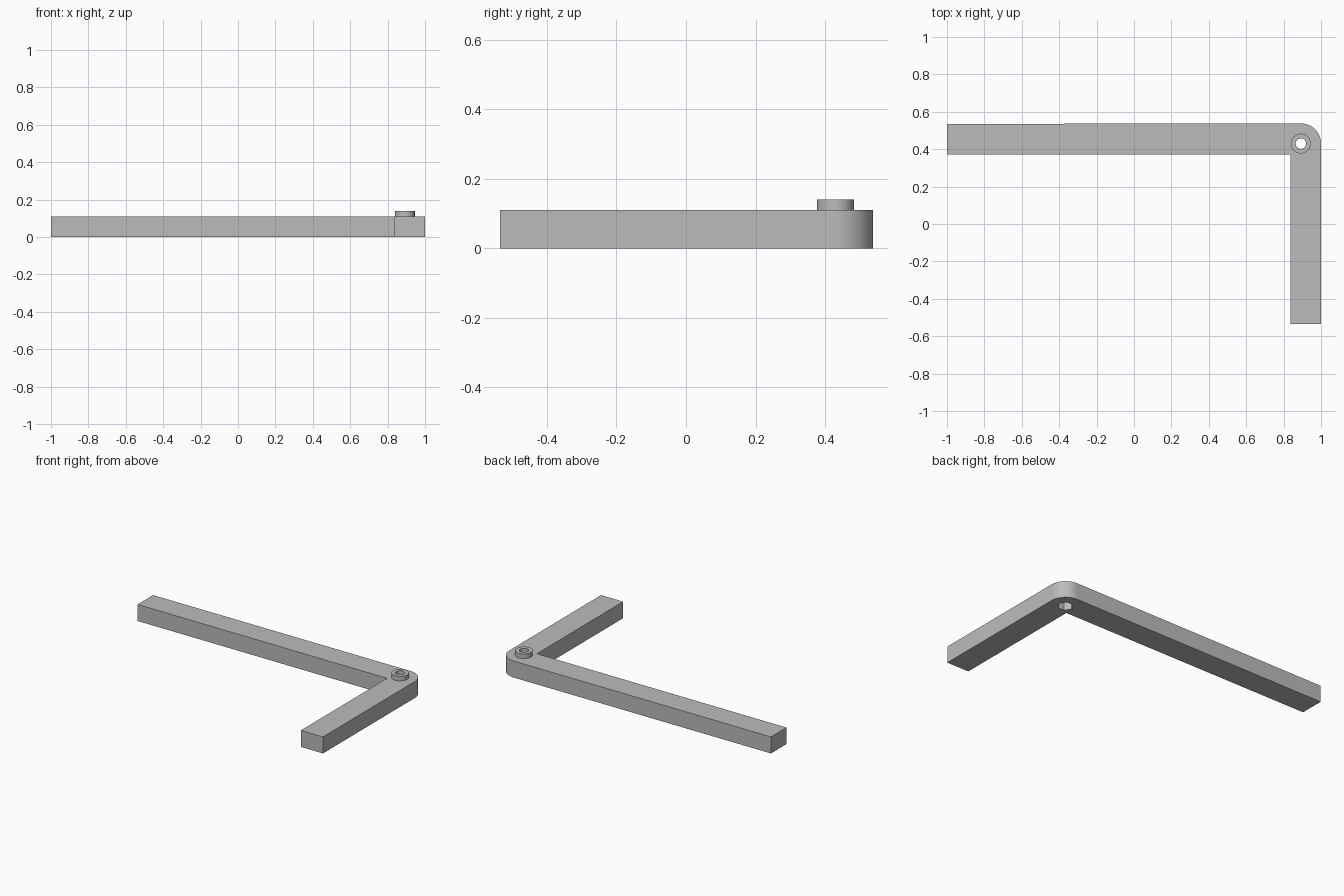
import bpy, bmesh
from math import sin, cos, pi, radians

cube = bpy.data.objects.get("Cube")
if cube:
    bpy.data.objects.remove(cube, do_unlink=True)

# One plain grey for the whole bracket
grey = bpy.data.materials.new("plain_grey")
grey.use_nodes = True
grey.diffuse_color = (0.5, 0.5, 0.5, 1)
grey.node_tree.nodes["Principled BSDF"].inputs["Base Color"].default_value = (0.5, 0.5, 0.5, 1)

X, Y = 1.0, 0.535            # half extents of the bracket
WIDTH, HEIGHT = 0.163, 0.11  # arm cross-section
PIVOT = (0.892, 0.43)        # axis of the corner, boss and hole
STUD_TOP = 0.14


def prism(name, outline, z0, z1):
    """Extrude a counter-clockwise outline from z0 to z1."""
    bm = bmesh.new()
    base = bm.faces.new([bm.verts.new((x, y, z0)) for x, y in outline])
    top = bmesh.ops.extrude_face_region(bm, geom=[base])["geom"]
    verts = [v for v in top if isinstance(v, bmesh.types.BMVert)]
    bmesh.ops.translate(bm, verts=verts, vec=(0, 0, z1 - z0))
    bmesh.ops.recalc_face_normals(bm, faces=bm.faces)
    mesh = bpy.data.meshes.new(name)
    bm.to_mesh(mesh)
    bm.free()
    mesh.materials.append(grey)
    obj = bpy.data.objects.new(name, mesh)
    bpy.context.collection.objects.link(obj)
    return obj


def arc(radius, start, end, steps):
    """Points around the pivot, angles in degrees."""
    angles = [radians(start + (end - start) * i / steps) for i in range(steps + 1)]
    return [(PIVOT[0] + radius * cos(a), PIVOT[1] + radius * sin(a)) for a in angles]


def ring(radius, sides):
    return arc(radius, 0, 360, sides)[:-1]


# L-shaped arms with a rounded outer corner
outline = [(-X, Y), (-X, Y - WIDTH), (X - WIDTH, Y - WIDTH), (X - WIDTH, -Y), (X, -Y)]
outline += arc(X - PIVOT[0], 0, 90, 16)
arms = prism("bracket_arms", outline, 0, HEIGHT)

# Raised round boss on the corner
boss = prism("corner_boss", ring(0.053, 48), HEIGHT, STUD_TOP)

# Through hole, and hexagonal pocket from below
hole = prism("hole_cutter", ring(0.028, 32), -0.1, 0.3)
pocket = prism("pocket_cutter", ring(0.048, 6), -0.1, 0.08)

for part, cutters in ((arms, (hole, pocket)), (boss, (hole,))):
    bpy.ops.object.select_all(action="DESELECT")
    part.select_set(True)
    bpy.context.view_layer.objects.active = part
    for cutter in cutters:
        mod = part.modifiers.new(cutter.name, "BOOLEAN")
        mod.operation = "DIFFERENCE"
        mod.solver = "EXACT"
        mod.object = cutter
        bpy.ops.object.modifier_apply(modifier=mod.name)
    bpy.ops.object.shade_smooth_by_angle(angle=radians(30))

for cutter in (hole, pocket):
    bpy.data.objects.remove(cutter, do_unlink=True)
